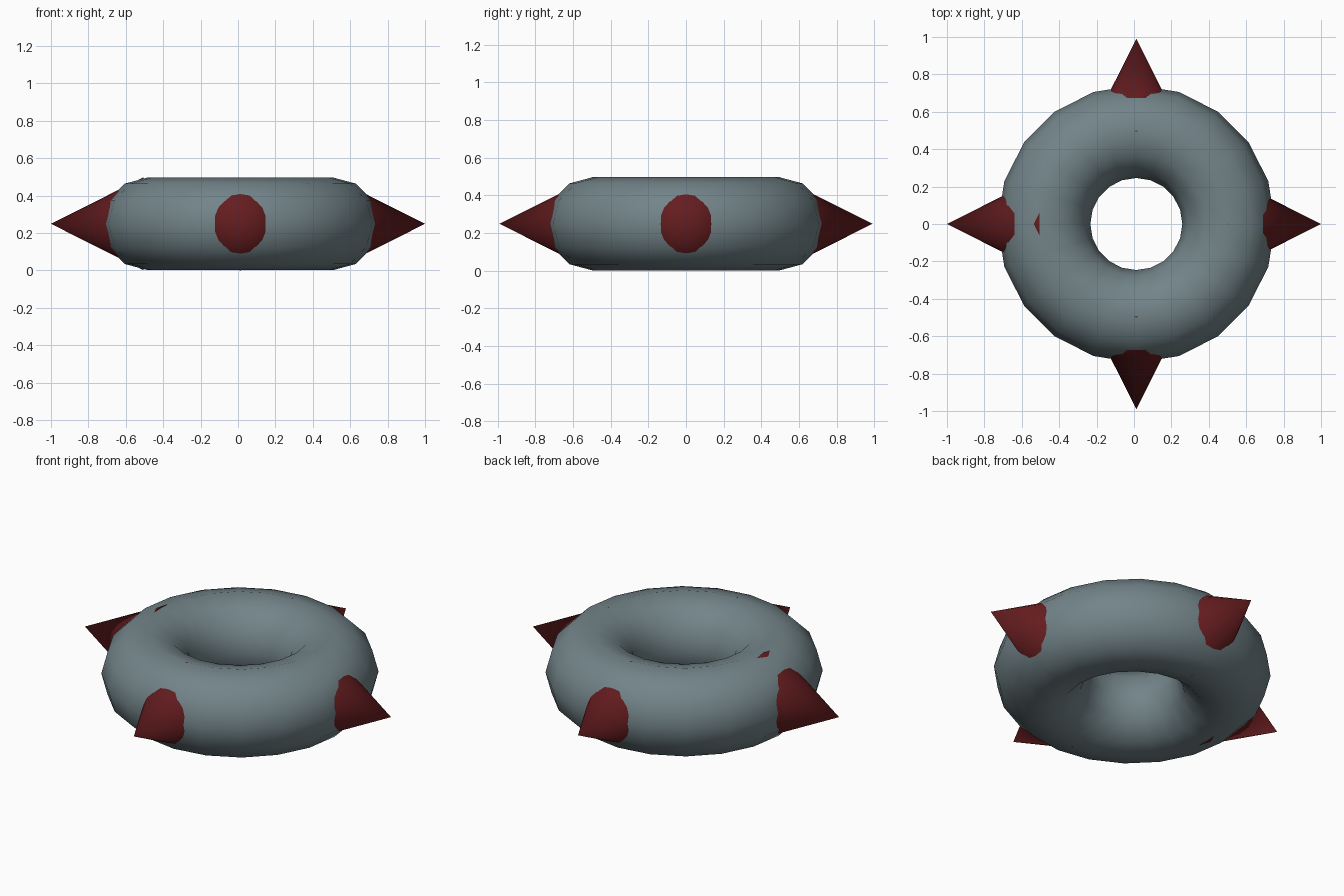
import bpy
from math import radians, cos, sin
from mathutils import Vector

if "Cube" in bpy.data.objects:
    bpy.data.objects.remove(bpy.data.objects["Cube"])

CX, CZ = 0.0125, 0.249   # ring centre
R, r = 0.494, 0.248      # ring radii
LENGTH = 0.495           # spike length


def material(name, col):
    m = bpy.data.materials.new(name)
    m.diffuse_color = (*col, 1)
    m.use_nodes = True
    m.node_tree.nodes["Principled BSDF"].inputs["Base Color"].default_value = m.diffuse_color
    return m


grey = material("ring_grey", (0.17, 0.23, 0.25))
red = material("spike_red", (0.13, 0.012, 0.014))


def finish(name, mat):
    ob = bpy.context.object
    ob.name = name
    ob.data.materials.append(mat)
    bpy.ops.object.shade_smooth_by_angle(angle=radians(60))


# Ring
bpy.ops.mesh.primitive_torus_add(major_segments=20, minor_segments=12,
                                 major_radius=R, minor_radius=r,
                                 location=(CX, 0, CZ))
finish("ring", grey)

# Four spikes pointing outwards; the left one sits slightly further out
for name, angle, tip in (("right_spike", 0, 0.9875), ("back_spike", 90, 0.99),
                         ("left_spike", 180, 1.0125), ("front_spike", 270, 0.99)):
    d = Vector((cos(radians(angle)), sin(radians(angle)), 0))
    bpy.ops.mesh.primitive_cone_add(
        vertices=20, radius1=0.249, radius2=0, depth=LENGTH,
        location=Vector((CX, 0, CZ)) + d * (tip - LENGTH / 2),
        rotation=(0, radians(90), radians(angle)))
    finish(name, red)
